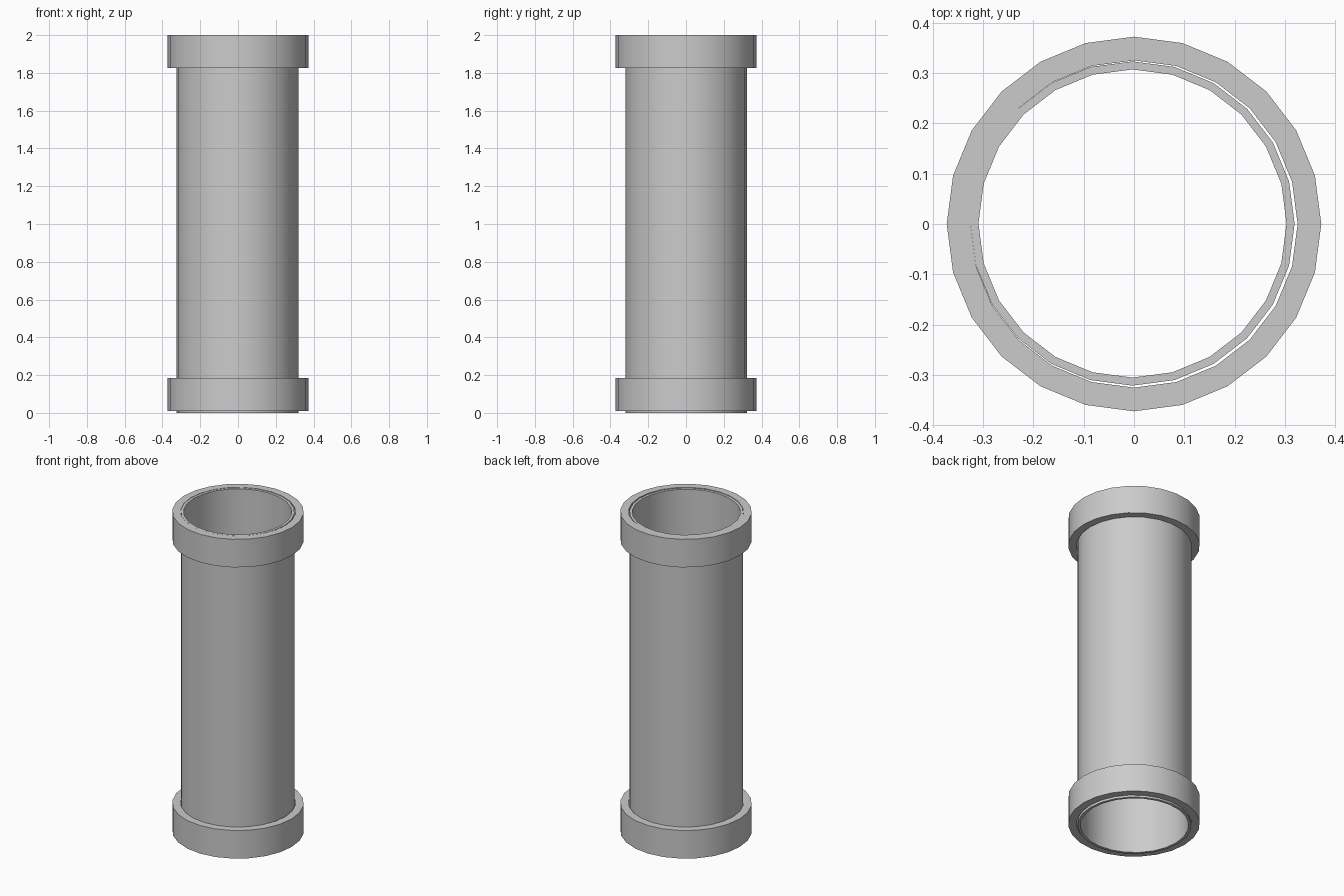
import bpy, bmesh, math

if "Cube" in bpy.data.objects:
    bpy.data.objects.remove(bpy.data.objects["Cube"])

SIDES = 24


def ring(name, r_out, r_in, z0, z1, cx=0.0, cy=0.0):
    """Closed hollow cylinder made by sweeping a rectangular profile."""
    bm = bmesh.new()
    profile = [(r_in, z0), (r_out, z0), (r_out, z1), (r_in, z1)]
    loops = []
    for i in range(SIDES):
        a = 2 * math.pi * i / SIDES
        loops.append([bm.verts.new((cx + r * math.cos(a), cy + r * math.sin(a), z))
                      for r, z in profile])
    for i in range(SIDES):
        p, q = loops[i], loops[(i + 1) % SIDES]
        for k in range(4):
            n = (k + 1) % 4
            bm.faces.new((p[k], q[k], q[n], p[n]))
    bmesh.ops.recalc_face_normals(bm, faces=bm.faces)
    mesh = bpy.data.meshes.new(name)
    bm.to_mesh(mesh)
    bm.free()
    obj = bpy.data.objects.new(name, mesh)
    bpy.context.collection.objects.link(obj)
    bpy.ops.object.select_all(action='DESELECT')
    obj.select_set(True)
    bpy.context.view_layer.objects.active = obj
    bpy.ops.object.shade_smooth_by_angle(angle=math.radians(30))
    return obj


# main tube, very slightly off-centre inside the collars
ring("pipe_tube", 0.322, 0.306, 0.0, 1.998, cx=-0.003, cy=0.001)

# end collars
ring("bottom_collar", 0.372, 0.325, 0.01, 0.185)
ring("top_collar", 0.372, 0.325, 1.825, 2.0)
